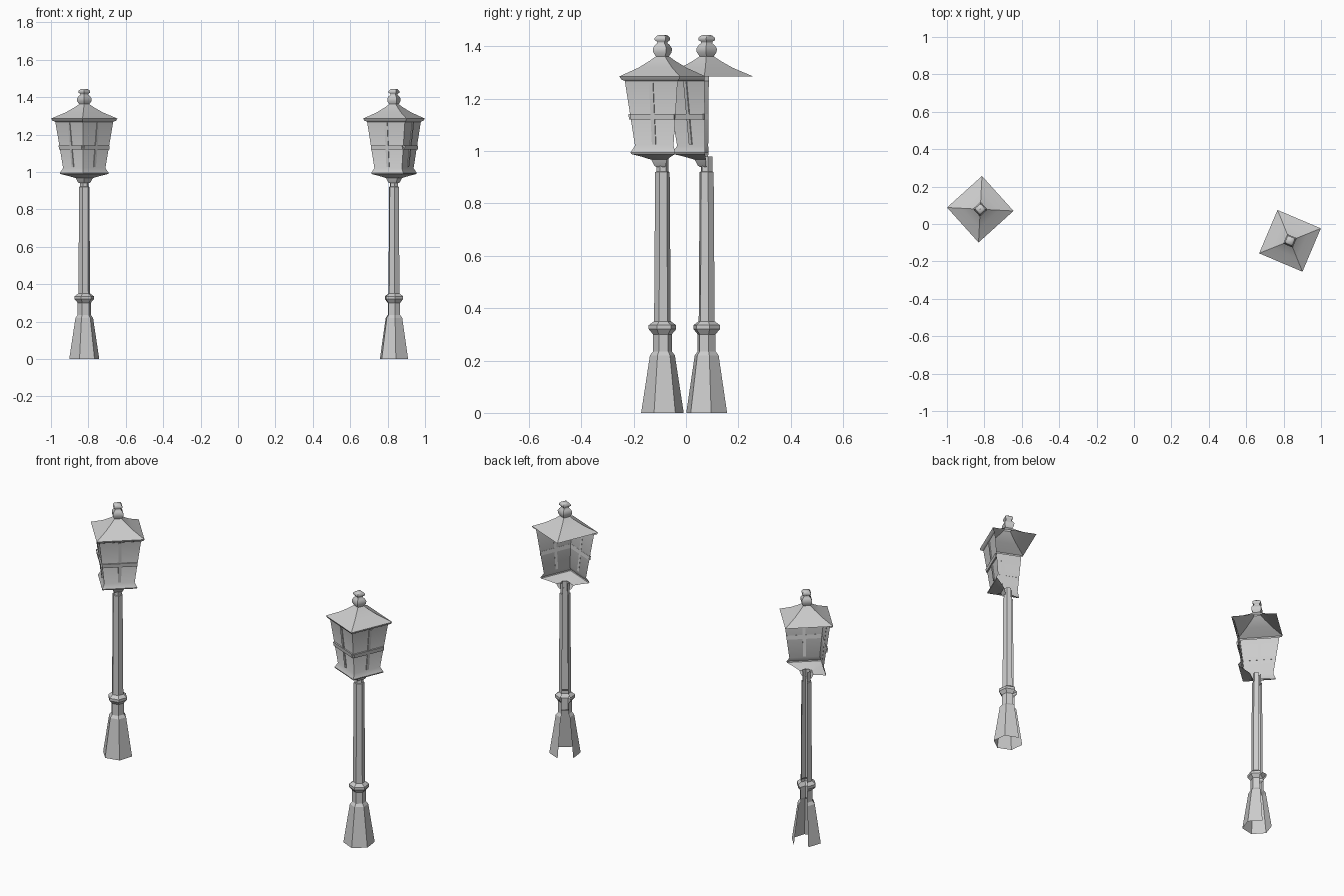
import bpy, bmesh
from math import radians, cos, sin
from mathutils import Matrix

if "Cube" in bpy.data.objects:
    bpy.data.objects.remove(bpy.data.objects["Cube"])

# Profiles are (corner radius, height), listed upward
POLE = [(.082, 0), (.048, .22), (.036, .235), (.036, .30), (.053, .32), (.053, .335),
        (.032, .35), (.028, .92), (.023, .922), (.023, .98)]
LANTERN = [(.027, .94), (.034, .945), (.046, .967), (.087, .979), (.129, .989),
           (.131, .995), (.113, 1.02), (.155, 1.268), (.170, 1.274), (.178, 1.285)]
ROOF = [(.178, 1.285), (.10, 1.318), (.052, 1.345), (.027, 1.362)]
FINIAL = [(.027, 1.362), (.038, 1.378), (.039, 1.392), (.030, 1.405), (.021, 1.412),
          (.022, 1.418), (.032, 1.424), (.032, 1.432), (.021, 1.442), (0.001, 1.444)]


def finish(name, bm, place, smooth=None):
    bm.transform(place)
    me = bpy.data.meshes.new(name)
    bm.to_mesh(me)
    bm.free()
    ob = bpy.data.objects.new(name, me)
    bpy.context.collection.objects.link(ob)
    if smooth:
        bpy.ops.object.select_all(action='DESELECT')
        ob.select_set(True)
        bpy.context.view_layer.objects.active = ob
        bpy.ops.object.shade_smooth_by_angle(angle=radians(smooth))


def sweep(name, profile, angles, closed, place, smooth=None):
    """Skin a profile around the given corner angles, open or closed."""
    bm = bmesh.new()
    cols = [[bm.verts.new((r * cos(radians(a)), r * sin(radians(a)), z))
             for r, z in profile] for a in angles]
    n = len(cols)
    for i in range(n if closed else n - 1):
        p, q = cols[i], cols[(i + 1) % n]
        for j in range(len(profile) - 1):
            bm.faces.new((p[j], q[j], q[j + 1], p[j + 1]))
    finish(name, bm, place, smooth)


def bar(name, normal, half_w, z0, z1, depth, place):
    """Glazing bar lying on a sloped lantern pane."""
    bm = bmesh.new()
    bmesh.ops.create_cube(bm, size=2)
    for v in bm.verts:
        z = z1 if v.co.z > 0 else z0
        wall = (.113 + (z - 1.02) * .042 / .248) * cos(radians(45))
        v.co = (wall + (depth if v.co.x > 0 else -.001), v.co.y * half_w, z)
    finish(name, bm, place @ Matrix.Rotation(radians(normal), 4, 'Z'))


def street_lamp(side, x, y, turn):
    place = Matrix.Translation((x, y, 0)) @ Matrix.Rotation(radians(turn), 4, 'Z')
    corners = [202, 292, 382, 472]
    # Six-sided post with its rear panel left out
    sweep(side + "_post", POLE, [157 + 60 * k for k in range(6)], False, place, 25)
    # Lantern body: only the two front panes exist
    sweep(side + "_lantern", LANTERN, corners[:3], False, place, 35)
    # Full roof and finial
    sweep(side + "_roof", ROOF, corners, True, place, 30)
    sweep(side + "_finial", FINIAL, corners, True, place, 50)
    # Cross bars on both panes
    for k, normal in enumerate((247, 337)):
        bar(f"{side}_upright_bar_{k}", normal, .008, 1.025, 1.265, .004, place)
        bar(f"{side}_cross_bar_{k}", normal, .091, 1.12, 1.142, .008, place)


street_lamp("right", .834, -.09, 0)
street_lamp("left", -.822, .079, -25)
